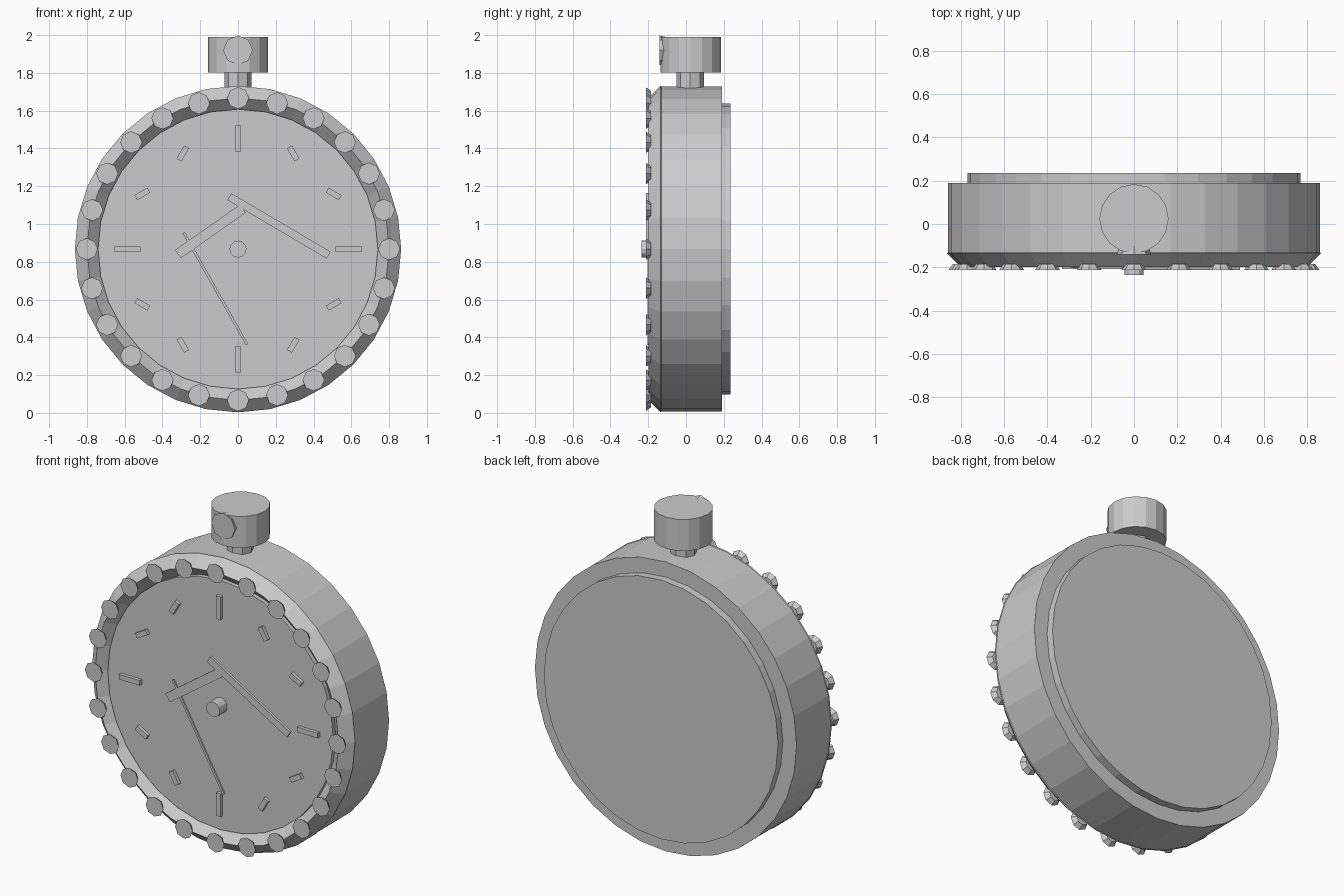
import bpy
from math import sin, cos, pi, radians

cube = bpy.data.objects.get("Cube")
if cube:
    bpy.data.objects.remove(cube, do_unlink=True)

GREY = (0.6, 0.6, 0.6, 1)
metal = bpy.data.materials.new("plain_grey")
metal.use_nodes = True
metal.diffuse_color = GREY
metal.node_tree.nodes["Principled BSDF"].inputs["Base Color"].default_value = GREY

CZ = 0.867      # height of the dial centre
RIM = -0.135    # y of the case's front edge
DIAL = -0.165   # y of the dial surface


def finish(name):
    ob = bpy.context.object
    ob.name = name
    ob.data.materials.append(metal)
    return ob


def disc(name, front, back, r_front, r_back, sides, x=0, z=CZ):
    """Round part whose axis runs from front to back."""
    bpy.ops.mesh.primitive_cone_add(
        vertices=sides, radius1=r_front, radius2=r_back, depth=back - front,
        location=(x, (front + back) / 2, z), rotation=(-pi / 2, 0, 0))
    return finish(name)


def post(name, bottom, top, radius, sides, y):
    """Upright round part."""
    bpy.ops.mesh.primitive_cylinder_add(
        vertices=sides, radius=radius, depth=top - bottom,
        location=(0, y, (bottom + top) / 2))
    return finish(name)


def bar(name, x, z, length, width, front, back, angle):
    """Flat bar in front of the dial, turned by angle in the front plane."""
    bpy.ops.mesh.primitive_cube_add(
        size=1, location=(x, (front + back) / 2, z), rotation=(0, -angle, 0))
    bpy.context.object.scale = (length, back - front, width)
    return finish(name)


# Case, back cover, raised dial and bevelled ring around it
disc("case", RIM, 0.19, 0.86, 0.86, 32)
disc("back_cover", 0.18, 0.235, 0.77, 0.77, 32)
disc("dial", DIAL, RIM + 0.01, 0.741, 0.741, 32)
bpy.ops.mesh.primitive_torus_add(
    major_radius=0.8, minor_radius=0.064, major_segments=32, minor_segments=4,
    location=(0, RIM, CZ), rotation=(pi / 2, 0, 0))
finish("bezel_ring")

# Cut stones around the ring
for i in range(24):
    a = 2 * pi * i / 24
    disc(f"bezel_stone_{i + 1}", -0.213, -0.186, 0.058, 0.038, 8,
         0.8 * cos(a), CZ + 0.8 * sin(a))

# Hour markers, longer at the quarters, the others slanted across the radius
for i in range(12):
    a = 2 * pi * i / 12
    length = 0.137 if i % 3 == 0 else 0.08
    bar(f"hour_marker_{i + 1}", 0.585 * cos(a), CZ + 0.585 * sin(a),
        length, 0.03, DIAL - 0.02, DIAL + 0.01, -a)

# Hands, stacked with the minute hand in front, and centre pin
bar("second_hand", -0.12, 0.658, 0.68, 0.014, -0.203, -0.193, radians(-60.5))
bar("hour_hand", -0.146, 0.961, 0.42, 0.053, -0.207, -0.192, radians(35))
bar("minute_hand", 0.217, 0.99, 0.61, 0.042, -0.212, -0.197, radians(-30.5))
disc("centre_pin", -0.235, DIAL + 0.01, 0.045, 0.045, 12)

# Winding stem, crown and the stone set in the crown
post("stem", 1.65, 1.82, 0.072, 8, 0.022)
post("crown", 1.802, 1.989, 0.16, 16, 0.024)
disc("crown_stone", -0.14, -0.06, 0.078, 0.06, 8, 0, 1.92)
